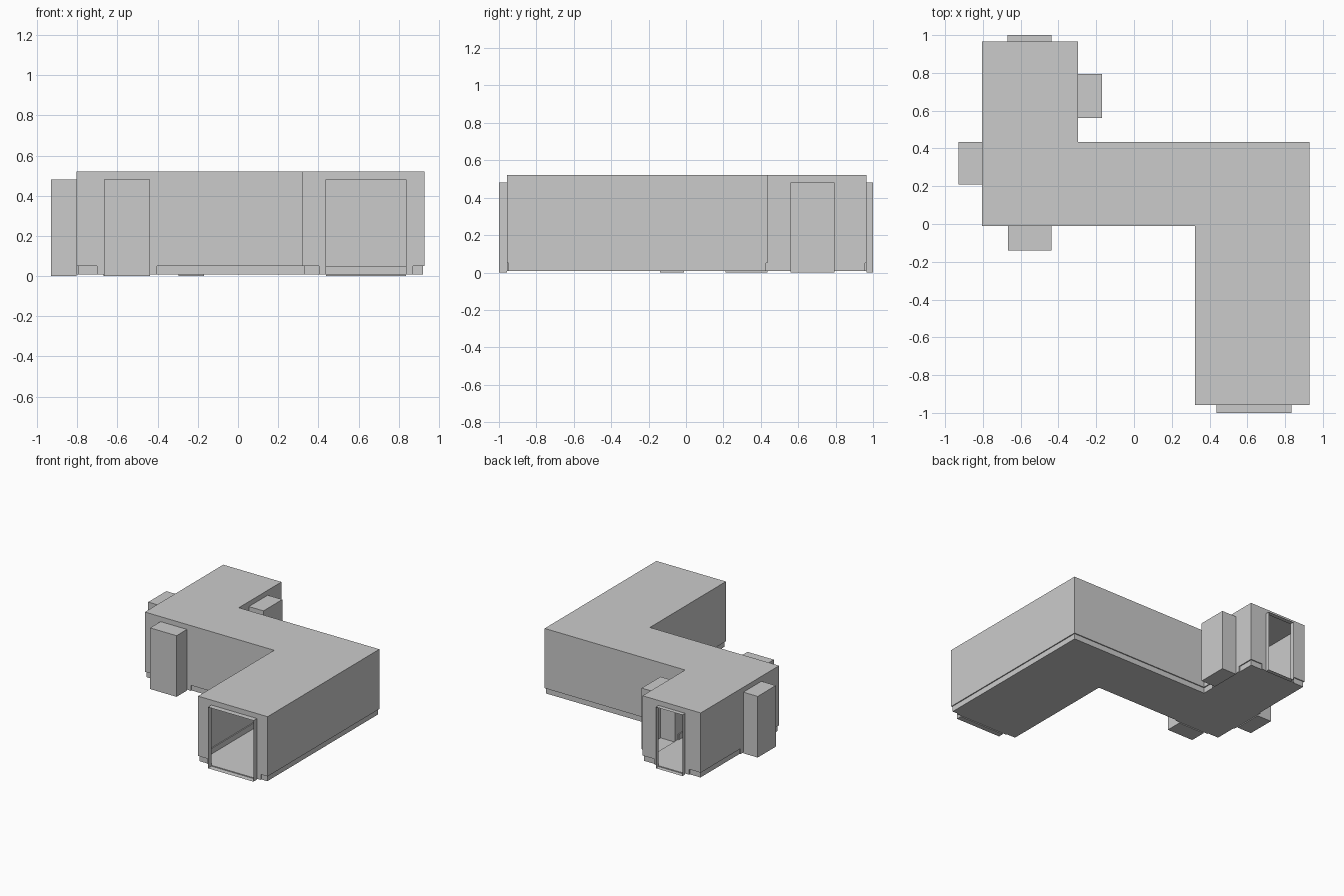
import bpy, bmesh
from mathutils import Vector as V

if "Cube" in bpy.data.objects:
    bpy.data.objects.remove(bpy.data.objects["Cube"])

FLOOR, SKIRT, LINTEL, TOP = 0.007, 0.05, 0.482, 0.521
INSET, GAP = 0.008, 0.035

# Plan of the bent room, counter-clockwise
plan = [V(p) for p in [(-.805, -.01), (.322, -.01), (.322, -.957), (.928, -.957),
                       (.928, .435), (-.297, .435), (-.297, .966), (-.805, .966)]]
# wall index: (start along wall, end along wall, depth outward, open end)
doors = {0: (.137, .367, .13, False), 2: (.116, .513, .043, True),
         5: (.125, .360, .127, False), 6: (.140, .372, .034, True),
         7: (.531, .756, .125, False)}


def make(name, faces):
    bm = bmesh.new()
    for f in faces:
        bm.faces.new([bm.verts.new(p) for p in f])
    bmesh.ops.remove_doubles(bm, verts=bm.verts, dist=1e-5)
    bmesh.ops.recalc_face_normals(bm, faces=bm.faces)
    me = bpy.data.meshes.new(name)
    bm.to_mesh(me)
    bm.free()
    bpy.context.collection.objects.link(bpy.data.objects.new(name, me))


def at(p, z):
    return (p.x, p.y, z)


def upright(a, b, z0, z1):
    return [at(a, z0), at(b, z0), at(b, z1), at(a, z1)]


def flat(a, b, c, d, z):
    return [at(p, z) for p in (a, b, c, d)]


n = len(plan)
dirs = [(plan[(i + 1) % n] - plan[i]).normalized() for i in range(n)]
ins = [V((-d.y, d.x)) for d in dirs]                       # inward normals
inner = [plan[i] + INSET * (ins[i - 1] + ins[i]) for i in range(n)]

walls, skirting, floor_path = [], [], []


def skirt(a, b, ia, ib):
    # recessed skirting face with the ledge above it
    walls.append(upright(a, b, SKIRT, TOP))
    skirting.extend([upright(ia, ib, FLOOR, SKIRT), flat(a, b, ib, ia, SKIRT)])
    floor_path.extend([ia, ib])


for i in range(n):
    a, b, d, m = plan[i], plan[(i + 1) % n], dirs[i], ins[i]
    ia, ib = inner[i], inner[(i + 1) % n]
    if i not in doors:
        skirt(a, b, ia, ib)
        continue
    t0, t1, depth, is_open = doors[i]
    g0, p, q, g1 = [a + d * t for t in (t0 - GAP, t0, t1, t1 + GAP)]
    h0, h1 = g0 + m * INSET, g1 + m * INSET
    # wall either side of and above the doorway
    skirt(a, g0, ia, h0)
    floor_path.extend([g0, g1])
    skirt(g1, b, h1, ib)
    for c, h in ((g0, h0), (g1, h1)):
        skirting.append(upright(c, h, FLOOR, SKIRT))
    walls += [upright(g0, p, FLOOR, TOP), upright(q, g1, FLOOR, TOP),
              upright(p, q, LINTEL, TOP)]
    # doorway tunnel
    po, qo = p - m * depth, q - m * depth
    tunnel = [upright(p, po, 0, LINTEL), upright(q, qo, 0, LINTEL),
              flat(p, q, qo, po, LINTEL), flat(p, q, qo, po, 0), upright(p, q, 0, FLOOR)]
    if not is_open:
        tunnel.append(upright(po, qo, 0, LINTEL))
    make("open_doorway_%d" % i if is_open else "door_alcove_%d" % i, tunnel)

# drop repeated corners in the floor outline
path = [p for k, p in enumerate(floor_path) if (p - floor_path[k - 1]).length > 1e-5]
make("room_walls", walls)
make("skirting", skirting)
make("floor", [[at(p, FLOOR) for p in path]])
make("ceiling", [[at(p, TOP) for p in plan]])
